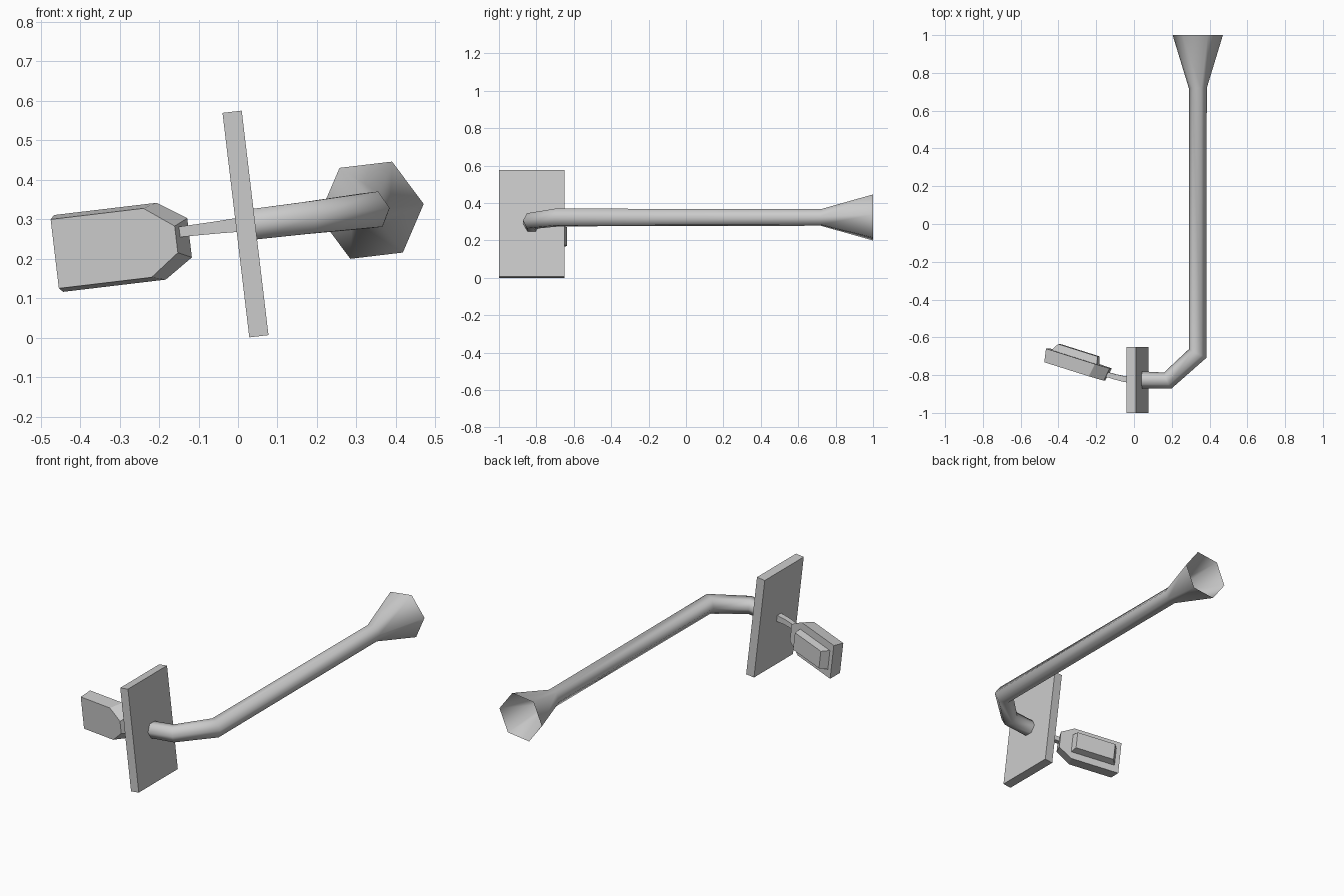
import bpy, bmesh
from math import radians, sin, cos, pi
from mathutils import Matrix, Vector

if "Cube" in bpy.data.objects:
    bpy.data.objects.remove(bpy.data.objects["Cube"])

grey = bpy.data.materials.new("plain grey")
grey.use_nodes = True
grey.diffuse_color = (0.6, 0.6, 0.6, 1)
grey.node_tree.nodes["Principled BSDF"].inputs["Base Color"].default_value = grey.diffuse_color

# The whole assembly hangs from the plate centre, tilted about y
TILT = Matrix.Translation((0.019, -0.825, 0.288)) @ Matrix.Rotation(radians(-6.8), 4, 'Y')


def loft(name, rings, frame=TILT, cap_end=True, smooth=False):
    """Skin a list of equal-length point rings into one object."""
    bm = bmesh.new()
    loops = [[bm.verts.new(frame @ Vector(p)) for p in ring] for ring in rings]
    n = len(loops[0])
    for a, b in zip(loops, loops[1:]):
        for i in range(n):
            j = (i + 1) % n
            bm.faces.new((a[i], a[j], b[j], b[i]))
    bm.faces.new(loops[0][::-1])
    if cap_end:
        bm.faces.new(loops[-1])
    bmesh.ops.recalc_face_normals(bm, faces=bm.faces)
    mesh = bpy.data.meshes.new(name)
    bm.to_mesh(mesh)
    bm.free()
    mesh.materials.append(grey)
    obj = bpy.data.objects.new(name, mesh)
    bpy.context.collection.objects.link(obj)
    if smooth:
        bpy.ops.object.select_all(action='DESELECT')
        obj.select_set(True)
        bpy.context.view_layer.objects.active = obj
        bpy.ops.object.shade_smooth_by_angle(angle=radians(65))
    return obj


def section(x, y, z, heading, radius, sides, turn=0.0):
    """Polygon ring across a path that heads at an angle in the xy plane."""
    h = radians(heading)
    pts = []
    for i in range(sides):
        a = turn + 2 * pi * i / sides
        s = radius * cos(a)
        pts.append((x + s * sin(h), y - s * cos(h), z + radius * sin(a)))
    return pts


def rect(x0, x1, y, half):
    return [(x0, y, -half), (x1, y, -half), (x1, y, half), (x0, y, half)]


# Flat plate
loft("plate", [rect(-0.0245, 0.0245, y, 0.2865) for y in (-0.175, 0.175)])

# Six-sided bent pipe ending in an open flare
pipe_path = [(0.02, 0, 0, 0.045), (0.16, -0.004, 25, 0.047), (0.3205, 0.14, 64, 0.052),
             (0.3205, 1.545, 90, 0.048), (0.3205, 1.825, 90, 0.134)]
loft("flared_pipe", [section(x, y, -0.003, h, r, 6) for x, y, h, r in pipe_path],
     cap_end=False, smooth=True)

# Square stem curving back from the plate
stem_path = [(-0.02, 0, 180, 0.025), (-0.07, 0.004, 174, 0.022),
             (-0.12, 0.016, 166, 0.02), (-0.19, 0.036, 163, 0.018)]
loft("stem", [section(x, y, 0, h, r, 4, pi / 4) for x, y, h, r in stem_path], smooth=True)

# Paddle with a chamfered nose, wider at the back
PADDLE = TILT @ Matrix.Translation((-0.489, 0.093, -0.018)) @ Matrix.Rotation(radians(-17.4), 4, 'Z')


def paddle_ring(y, tail, shoulder, nose, half, nose_half):
    upper = [(tail, y, half), (shoulder, y, half), (nose, y, nose_half)]
    return upper + [(x, y, -z) for x, y, z in reversed(upper)]


loft("paddle", [paddle_ring(0, 0, 0.248, 0.325, 0.088, 0.034),
                paddle_ring(0.072, -0.012, 0.262, 0.338, 0.098, 0.05)], PADDLE)

# Raised pad on the back of the paddle
loft("paddle_pad", [rect(0.013, 0.268, 0.07, 0.056),
                    rect(0.037, 0.257, 0.113, 0.05)], PADDLE)
